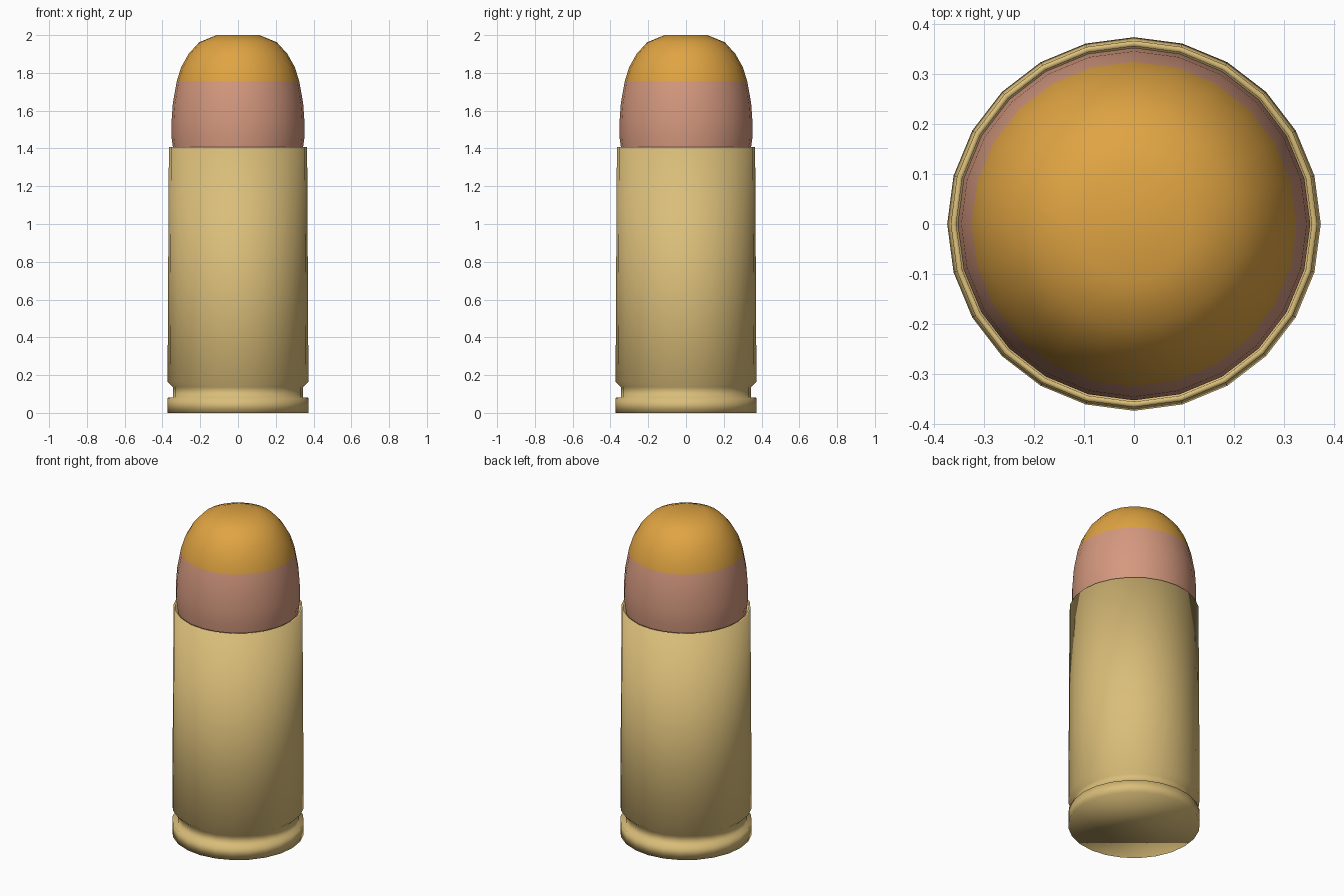
import bpy, bmesh, math

SIDES = 24

cube = bpy.data.objects.get("Cube")
if cube:
    bpy.data.objects.remove(cube, do_unlink=True)


def make_material(name, rgb):
    mat = bpy.data.materials.new(name)
    mat.use_nodes = True
    mat.diffuse_color = (*rgb, 1)
    mat.node_tree.nodes["Principled BSDF"].inputs["Base Color"].default_value = (*rgb, 1)
    return mat


def lathe(name, profile, materials, split_height=None):
    """Spin a (radius, height) profile about z and cap both ends."""
    bm = bmesh.new()
    rings = []
    for r, z in profile:
        angles = [2 * math.pi * i / SIDES for i in range(SIDES)]
        rings.append([bm.verts.new((r * math.cos(a), r * math.sin(a), z)) for a in angles])
    for low, high in zip(rings, rings[1:]):
        for i in range(SIDES):
            j = (i + 1) % SIDES
            bm.faces.new((low[i], low[j], high[j], high[i]))
    bm.faces.new(rings[0][::-1])
    bm.faces.new(rings[-1])
    for face in bm.faces:
        face.smooth = True
        if split_height and face.calc_center_median().z > split_height:
            face.material_index = 1
    mesh = bpy.data.meshes.new(name)
    bm.to_mesh(mesh)
    bm.free()
    for mat in materials:
        mesh.materials.append(mat)
    obj = bpy.data.objects.new(name, mesh)
    bpy.context.collection.objects.link(obj)
    return obj


brass = make_material("brass", (0.70, 0.51, 0.19))
copper = make_material("copper", (0.66, 0.315, 0.21))
orange = make_material("orange_tip", (0.74, 0.37, 0.055))

# Case: rim, extractor groove, chamfer, tapered wall and open mouth
lathe("case", [
    (0.373, 0), (0.373, 0.08), (0.345, 0.082), (0.345, 0.137),
    (0.373, 0.165), (0.366, 1.408), (0.355, 1.408), (0.353, 1.36),
], [brass])

# Rounded slug with a painted tip
lathe("slug", [
    (0.342, 1.365), (0.345, 1.41), (0.352, 1.46), (0.352, 1.54), (0.345, 1.64),
    (0.324, 1.757), (0.301, 1.83), (0.262, 1.90), (0.206, 1.962), (0.113, 2.0),
], [copper, orange], split_height=1.757)
